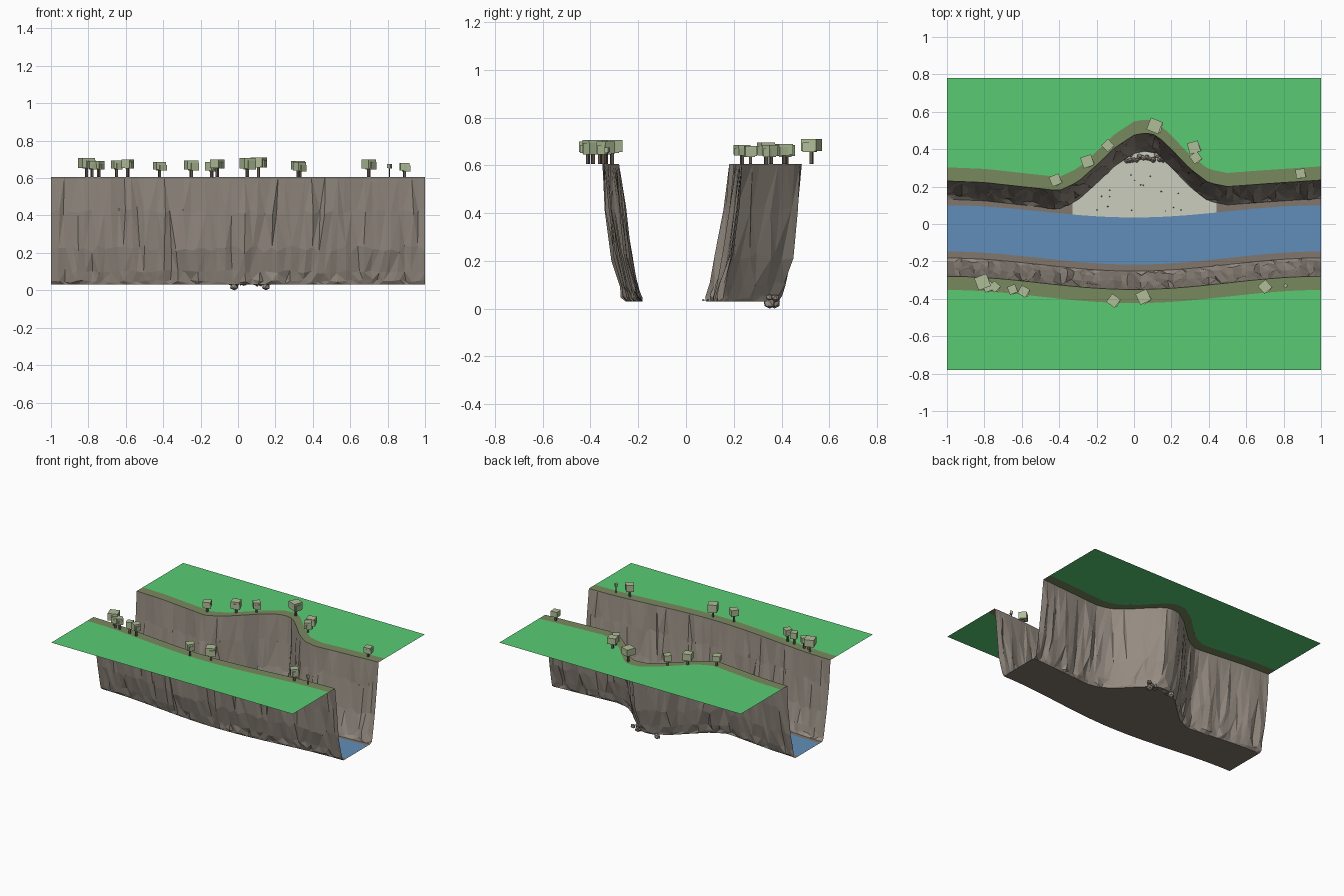
import bpy, bmesh, math, random
from mathutils import Matrix, Vector

if "Cube" in bpy.data.objects:
    bpy.data.objects.remove(bpy.data.objects["Cube"])

random.seed(4)
TOP, FLOOR = 0.605, 0.03


def material(name, rgb):
    m = bpy.data.materials.new(name)
    m.diffuse_color = (*rgb, 1)
    m.use_nodes = True
    m.node_tree.nodes["Principled BSDF"].inputs["Base Color"].default_value = m.diffuse_color
    return m


GRASS = material("grass", (0.10, 0.60, 0.17))
VERGE = material("verge", (0.19, 0.25, 0.11))
ROCK = material("rock", (0.30, 0.26, 0.22))
BED = material("bed", (0.22, 0.18, 0.15))
WATER = material("water", (0.12, 0.27, 0.48))
SAND = material("sand", (0.60, 0.61, 0.52))
LEAF = material("leaf", (0.43, 0.51, 0.31))
BARK = material("bark", (0.13, 0.10, 0.08))


def finish(name, bm, mat):
    me = bpy.data.meshes.new(name)
    bm.to_mesh(me)
    bm.free()
    me.materials.append(mat)
    ob = bpy.data.objects.new(name, me)
    bpy.context.collection.objects.link(ob)
    return ob


def ribbon(name, rows, mat):
    """Join rows of equal length with faces."""
    bm = bmesh.new()
    vs = [[bm.verts.new(p) for p in row] for row in rows]
    for a, b in zip(vs, vs[1:]):
        for i in range(len(a) - 1):
            bm.faces.new((a[i], a[i + 1], b[i + 1], b[i]))
    bmesh.ops.triangulate(bm, faces=[f for f in bm.faces if len(rows) > 2])
    return finish(name, bm, mat)


# Plan outlines of the gorge
RIM = [(-1, .23), (-.8, .222), (-.6, .2), (-.4, .178), (-.3, .225), (-.2, .315), (-.1, .41),
       (0, .475), (.06, .487), (.12, .475), (.2, .40), (.3, .295), (.4, .22), (.5, .2),
       (.7, .215), (1, .235)]


def north(x):
    for (x0, y0), (x1, y1) in zip(RIM, RIM[1:]):
        if x <= x1:
            return y0 + (y1 - y0) * (x - x0) / (x1 - x0)
    return RIM[-1][1]


def bow(x):
    return 0.5 + 0.5 * math.cos(math.pi * x)


def south(x):
    return -0.28 - 0.07 * bow(x)


def north_shore(x):
    return 0.10 - 0.065 * bow(x)


def south_shore(x):
    return -0.147 - 0.07 * bow(x)


N = 56
XS = [-1 + 2 * i / N for i in range(N + 1)]
PROFILE = [(TOP, 0), (0.42, 0.018), (0.22, 0.043), (0.10, 0.075), (0.05, 0.088), (FLOOR, 0.098)]


# Faceted cliffs: rim line dropped through the profile with rough columns
def cliff(name, rim, side):
    rough = [random.uniform(-.008, .008) for _ in XS]
    rows = []
    for k, (z, out) in enumerate(PROFILE):
        inner = 0 < k < len(PROFILE) - 1
        row = []
        for i, x in enumerate(XS):
            edge = i in (0, N)
            dx = 0 if edge else random.uniform(-.01, .01) * inner
            dy = (rough[i] + random.uniform(-.009, .009)) * inner
            dz = random.uniform(-.02, .02) * (1 if k < 3 else .5) * inner
            row.append((x + dx, rim(x + dx) - side * (out + dy), z + dz))
        rows.append(row)
    ribbon(name, rows, ROCK)


cliff("north_cliff", north, 1)
cliff("south_cliff", south, -1)

# Verges and grass plateaus
for name, rim, side in (("north", north, 1), ("south", south, -1)):
    lip = [(x, rim(x), TOP) for x in XS]
    outer = [(x, rim(x) + side * 0.073, TOP) for x in XS]
    far = [(x, side * 0.78, TOP) for x in XS]
    ribbon(name + "_verge", [lip, outer], VERGE)
    ribbon(name + "_grass", [outer, far], GRASS)

# River bed, water and sandy cove
ribbon("river_bed", [[(x, south(x) + .098, FLOOR) for x in XS],
                     [(x, north(x) - .098, FLOOR) for x in XS]], BED)
ribbon("river", [[(x, south_shore(x), FLOOR + .003) for x in XS],
                 [(x, min(north_shore(x), north(x) - .09), FLOOR + .003) for x in XS]], WATER)
cove = [-.33 + .77 * i / 24 for i in range(25)]
ribbon("sand_cove", [[(x, north_shore(x), FLOOR + .005) for x in cove],
                     [(x, max(north(x) - .098, north_shore(x)), FLOOR + .005) for x in cove]], SAND)


# Rubble below the cove wall and pebbles on the sand
def stone(bm, x, y, z, r):
    vs = bmesh.ops.create_icosphere(bm, subdivisions=1, radius=r)["verts"]
    for v in vs:
        v.co = v.co * random.uniform(.75, 1.15) + Vector((x, y, z))
        v.co.z = max(v.co.z, 0)


bm = bmesh.new()
for i in range(13):
    stone(bm, -.04 + .018 * i, random.uniform(.335, .375), random.uniform(.035, .05),
          random.uniform(.012, .02))
stone(bm, -.02, .37, .022, .024)
stone(bm, .15, .35, .022, .026)
finish("rubble", bm, ROCK)
bm = bmesh.new()
for _ in range(16):
    x = random.uniform(-.2, .3)
    stone(bm, x, random.uniform(north_shore(x) + .02, max(north(x) - .12, .1)), FLOOR + .006, .004)
finish("pebbles", bm, BED)


# Blocky trees: x, y, canopy width, canopy base, canopy top
def box(bm, x, y, z0, z1, w, ang):
    bmesh.ops.create_cube(bm, size=1, matrix=Matrix.Translation((x, y, (z0 + z1) / 2))
                          @ Matrix.Rotation(ang, 4, 'Z') @ Matrix.Diagonal((w, w, z1 - z0, 1)))


TREES = [(-.81, -.31, .07, .655, .707), (-.78, -.335, .05, .65, .69), (-.745, -.335, .045, .65, .69),
         (-.65, -.35, .045, .65, .695), (-.59, -.36, .05, .655, .70), (-.11, -.41, .055, .655, .70),
         (.05, -.39, .065, .65, .707), (.70, -.335, .055, .65, .70), (.81, -.33, .018, .655, .675),
         (-.42, .235, .055, .645, .685), (-.25, .335, .06, .645, .695), (-.14, .42, .05, .64, .685),
         (.11, .525, .068, .66, .71), (.32, .41, .06, .645, .69), (.33, .355, .05, .64, .685),
         (.89, .27, .05, .64, .68)]
leaves, trunks = bmesh.new(), bmesh.new()
for x, y, w, z0, z1 in TREES:
    ang = random.uniform(.1, 1.2)
    box(leaves, x, y, z0, z1, w, ang)
    box(leaves, x + w * .2, y - w * .1, z0 - .004, z1 - .014, w * .75, ang + .15)
    box(trunks, x, y, TOP, z0 + .01, min(.013, w * .3), ang)
finish("tree_canopies", leaves, LEAF)
finish("tree_trunks", trunks, BARK)
